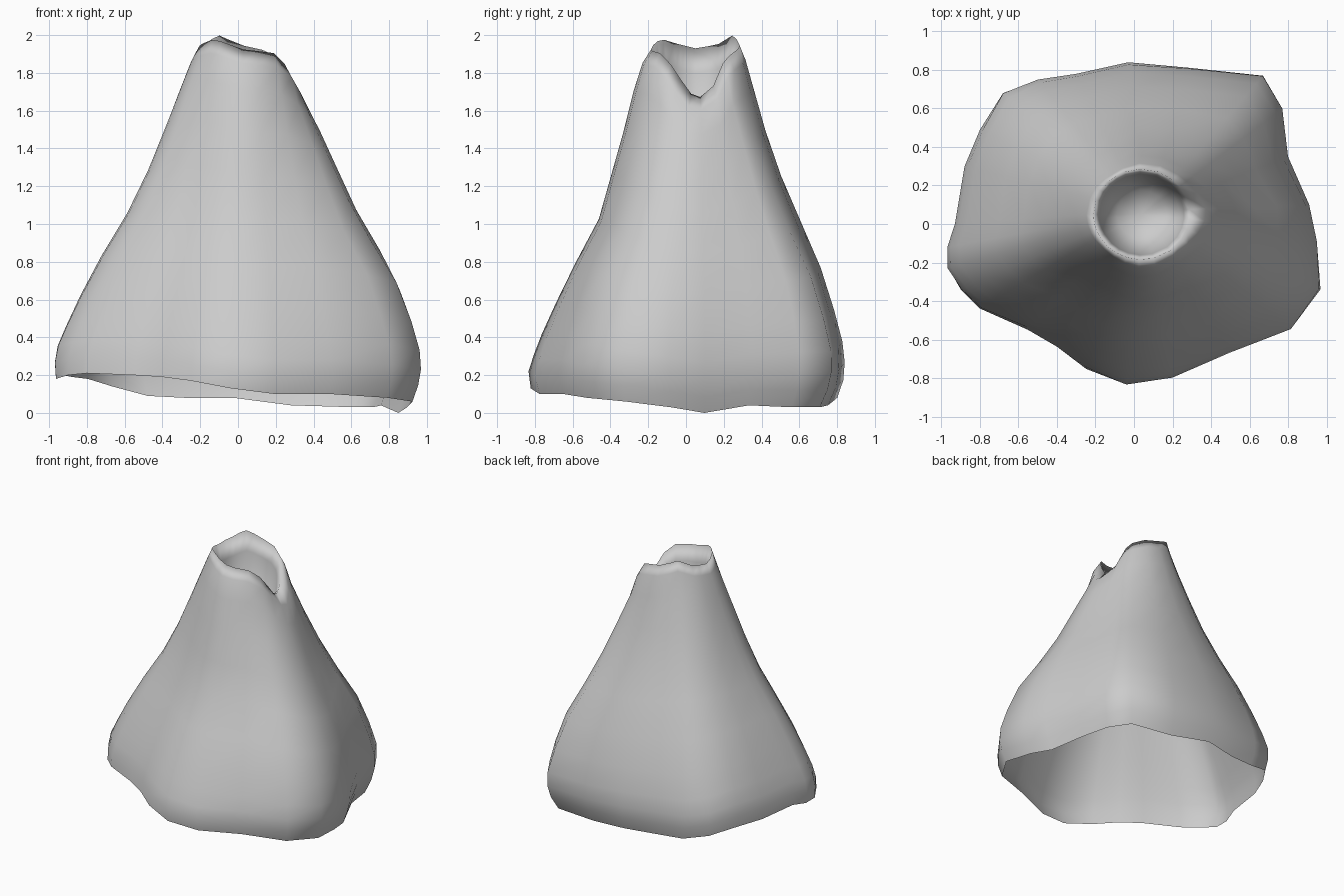
import bpy, bmesh
from math import atan2, cos, sin, pi, degrees, hypot

if "Cube" in bpy.data.objects:
    bpy.data.objects.remove(bpy.data.objects["Cube"])

# Lower outline: x, y at the widest point and z of the open bottom edge
BASE = [(.97, -.34, .06), (.95, -.09, .03), (.91, .1, 0), (.80, .35, .04),
        (.77, .60, .03), (.67, .77, .03), (.30, .81, .04), (-.03, .84, .08),
        (-.3, .78, .08), (-.5, .75, .09), (-.68, .68, .14), (-.8, .49, .18),
        (-.88, .3, .19), (-.93, 0, .2), (-.97, -.12, .18), (-.97, -.23, .18),
        (-.9, -.34, .2), (-.8, -.44, .21), (-.55, -.55, .2), (-.4, -.64, .19),
        (-.25, -.76, .17), (-.04, -.84, .13), (.2, -.8, .1), (.5, -.67, .1),
        (.82, -.55, .08)]
# Rim height by angle in degrees
RIM = [(0, 1.66), (20, 1.70), (38, 1.85), (55, 1.91), (90, 1.94), (125, 2.0), (150, 1.95),
       (180, 1.93), (230, 1.98), (270, 1.92), (305, 1.91), (328, 1.84), (345, 1.74), (360, 1.66)]
# Width fraction by height for the right, back, left and front sides
Z = [0, .1, .2, .32, .45, .75, 1.0, 1.25, 1.5, 1.66, 1.8, 1.93]
SIDES = [(.90, .96, 1, 1, .96, .81, .56, .38, .20, .07, .02, -.03),
         (.84, .95, 1, 1, .95, .78, .58, .38, .22, .14, .06, 0),
         (.92, .96, 1, 1, .93, .75, .54, .37, .23, .15, .06, 0),
         (.93, .96, 1, .94, .86, .64, .42, .31, .20, .14, .08, 0)]


def lerp_table(xs, ys, x):
    for i in range(len(xs) - 1):
        if x <= xs[i + 1]:
            t = (x - xs[i]) / (xs[i + 1] - xs[i])
            return ys[i] + t * (ys[i + 1] - ys[i])
    return ys[-1]


def fraction(angle, z):
    q = angle / (pi / 2)
    i = int(q) % 4
    t = q - int(q)
    t = t * t * (3 - 2 * t)
    a = lerp_table(Z, SIDES[i], z)
    b = lerp_table(Z, SIDES[(i + 1) % 4], z)
    return a + t * (b - a)


CX, CY = .04, .05
STEPS = [0, .05, .10, .16, .25, .37, .5, .63, .76, .88, .96]
BOWL = [(.88, .3), (.78, .7), (.52, .92)]

bm = bmesh.new()
columns = []
for x, y, zb in BASE:
    a = atan2(y, x) % (2 * pi)
    zr = lerp_table([r[0] for r in RIM], [r[1] for r in RIM], degrees(a))
    tx, ty = CX + .265 * cos(a), CY + .25 * sin(a)
    corner = min(1, .93 / hypot(x, y))
    col = []
    # outer wall, with the lower corners fading out towards the top
    for s in STEPS:
        z = zb + s * (zr - zb)
        f = fraction(a, z)
        f *= corner ** max(0, 1 - f)
        col.append(bm.verts.new((tx + f * (x - tx), ty + f * (y - ty), z)))
    # rim and recessed mouth
    col.append(bm.verts.new((CX + .25 * cos(a), CY + .235 * sin(a), zr)))
    for k, d in BOWL:
        col.append(bm.verts.new((CX + .25 * k * cos(a), CY + .24 * k * sin(a),
                                 zr + d * (1.5 - zr))))
    columns.append(col)

floor = bm.verts.new((CX, CY, 1.49))
n = len(columns)
for i in range(n):
    c, d = columns[i], columns[(i + 1) % n]
    for j in range(len(c) - 1):
        bm.faces.new((c[j], d[j], d[j + 1], c[j + 1]))
    bm.faces.new((c[-1], d[-1], floor))
for face in bm.faces:
    face.smooth = True

mesh = bpy.data.meshes.new("tapered_shell")
bm.to_mesh(mesh)
bm.free()
shell = bpy.data.objects.new("tapered_shell", mesh)
bpy.context.collection.objects.link(shell)
